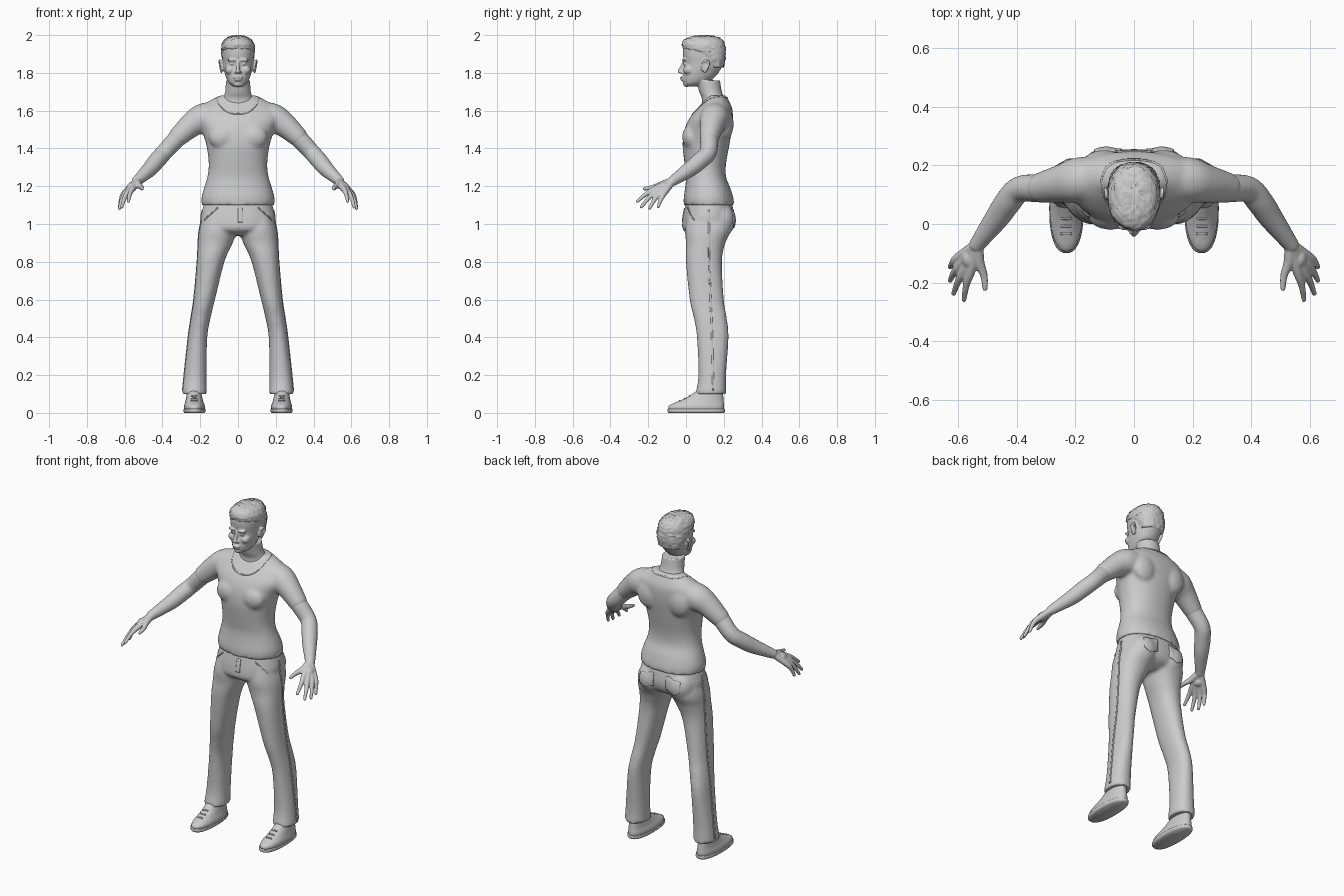
import bpy
import bmesh
import random
from math import sin, cos, pi, copysign
from mathutils import Vector, Matrix

random.seed(4)

default_cube = bpy.data.objects.get("Cube")
if default_cube:
    bpy.data.objects.remove(default_cube, do_unlink=True)

# One plain grey material for the whole figure
grey = bpy.data.materials.new("plain_grey")
grey.use_nodes = True
grey.diffuse_color = (0.6, 0.6, 0.6, 1)
for node in grey.node_tree.nodes:
    if node.type == 'BSDF_PRINCIPLED':
        node.inputs["Base Color"].default_value = grey.diffuse_color
        node.inputs["Roughness"].default_value = 0.7


def smooth_rows(rows, steps=5):
    """Catmull-Rom interpolation through rows of numbers."""
    result = []
    last = len(rows) - 1
    for i in range(last):
        before, start = rows[max(i - 1, 0)], rows[i]
        end, after = rows[i + 1], rows[min(i + 2, last)]
        for s in range(steps):
            t = s / steps
            result.append([
                b + t * (c - a) / 2
                + t * t * (a - 2.5 * b + 2 * c - d / 2)
                + t ** 3 * (1.5 * (b - c) + (d - a) / 2)
                for a, b, c, d in zip(before, start, end, after)])
    result.append(list(rows[last]))
    return result


def skin_rings(bm, rings):
    loops = [[bm.verts.new(point) for point in ring] for ring in rings]
    count = len(loops[0])
    for low, high in zip(loops, loops[1:]):
        for i in range(count):
            j = (i + 1) % count
            bm.faces.new((low[i], low[j], high[j], high[i]))
    bm.faces.new(loops[0][::-1])
    bm.faces.new(loops[-1])


def loft(bm, rows, power=2.2, count=44):
    """Stack level ovals given as height, right, left, front, back."""
    rings = []
    for z, x0, x1, y0, y1 in smooth_rows(rows):
        ring = []
        for i in range(count):
            a = 2 * pi * i / count
            c, s = (copysign(abs(f) ** (2 / power), f) for f in (cos(a), sin(a)))
            ring.append(((x0 + x1 + c * (x1 - x0)) / 2, (y0 + y1 + s * (y1 - y0)) / 2, z))
        rings.append(ring)
    skin_rings(bm, rings)


def centred(rows):
    """Turn height, half width, front, back into full loft rows."""
    return [(z, -w, w, y0, y1) for z, w, y0, y1 in rows]


def tube(bm, rows, count=16):
    """Round limb along points given as x, y, z, radius."""
    path = smooth_rows(rows)
    rings = []
    for i, (x, y, z, r) in enumerate(path):
        ahead, behind = path[min(i + 1, len(path) - 1)], path[max(i - 1, 0)]
        turn = (Vector(ahead[:3]) - Vector(behind[:3])).to_track_quat('Z', 'Y')
        rings.append([Vector((x, y, z)) + turn @ Vector(
            (r * cos(2 * pi * k / count), r * sin(2 * pi * k / count), 0))
            for k in range(count)])
    skin_rings(bm, rings)
    ball(bm, path[-1][:3], [path[-1][3]] * 3)


def ball(bm, place, size):
    bmesh.ops.create_uvsphere(
        bm, u_segments=20, v_segments=12, radius=1,
        matrix=Matrix.Translation(place) @ Matrix.Diagonal((*size, 1)))


def mirror(bm):
    copy = bmesh.ops.duplicate(bm, geom=bm.verts[:] + bm.edges[:] + bm.faces[:])["geom"]
    for item in copy:
        if isinstance(item, bmesh.types.BMVert):
            item.co.x *= -1
    bmesh.ops.reverse_faces(bm, faces=[f for f in copy if isinstance(f, bmesh.types.BMFace)])


def finish(bm, name, voxel=None, relax=3):
    mesh = bpy.data.meshes.new(name)
    bm.to_mesh(mesh)
    bm.free()
    mesh.shade_smooth()
    mesh.materials.append(grey)
    obj = bpy.data.objects.new(name, mesh)
    bpy.context.collection.objects.link(obj)
    if voxel:
        fuse = obj.modifiers.new("fuse", 'REMESH')
        fuse.mode = 'VOXEL'
        fuse.voxel_size = voxel
        fuse.use_smooth_shade = True
        soften = obj.modifiers.new("soften", 'SMOOTH')
        soften.factor = 0.5
        soften.iterations = relax
    return obj


def patch(name, target, shape, nu, nv, both=True, thick=0.007):
    """Thin cloth piece laid on the target; shape maps u, v to a point."""
    bm = bmesh.new()
    grid = [[bm.verts.new(shape(i / nu, j / nv)) for j in range(nv + 1)] for i in range(nu + 1)]
    for i in range(nu):
        for j in range(nv):
            bm.faces.new((grid[i][j], grid[i + 1][j], grid[i + 1][j + 1], grid[i][j + 1]))
    if both:
        mirror(bm)
    obj = finish(bm, name)
    wrap = obj.modifiers.new("wrap", 'SHRINKWRAP')
    wrap.target = target
    wrap.offset = 0.001
    solid = obj.modifiers.new("thickness", 'SOLIDIFY')
    solid.thickness = thick
    solid.offset = 0


# Shirt: sleeves, chest and shoulder blades fused with the body
bm = bmesh.new()
tube(bm, [(.1, .16, 1.58, .07), (.185, .15, 1.56, .078), (.245, .138, 1.525, .066),
          (.315, .124, 1.463, .053)], 24)
ball(bm, (.08, .025, 1.46), (.075, .045, .065))
ball(bm, (.1, .21, 1.53), (.075, .042, .085))
mirror(bm)
loft(bm, centred([
    (1.1, .192, -.012, .256), (1.14, .193, -.012, .25), (1.19, .18, -.005, .235),
    (1.25, .162, 0, .212), (1.32, .155, -.008, .212), (1.42, .168, -.018, .23),
    (1.5, .195, -.008, .243), (1.56, .225, .018, .248), (1.61, .215, .058, .245),
    (1.65, .155, .092, .228), (1.68, .095, .115, .212)]))
shirt = finish(bm, "shirt", .01, 4)

# Bare arms with palms, fingers and thumbs
bm = bmesh.new()
wrist = (.535, -.07, 1.228)
tube(bm, [(.26, .135, 1.51, .048), (.32, .123, 1.456, .048), (.39, .118, 1.38, .045),
          (.43, .075, 1.335, .045), (.468, .02, 1.29, .041), (*wrist, .027)], 24)
fingers = [((.555, -.155, 1.192), (.58, -.258, 1.12)),
           ((.577, -.155, 1.176), (.615, -.237, 1.09)),
           ((.592, -.138, 1.167), (.627, -.193, 1.083)),
           ((.6, -.115, 1.164), (.627, -.147, 1.092))]
for knuckle, tip in fingers:
    middle = Vector(knuckle).lerp(tip, .5) + Vector((.004, 0, .006))
    tube(bm, [(*wrist, .02), (*knuckle, .0165), (*middle, .012), (*tip, .0085)])
tube(bm, [(*wrist, .022), (.528, -.13, 1.208, .018), (.512, -.175, 1.195, .013),
          (.508, -.22, 1.186, .009)])
ball(bm, (.563, -.115, 1.195), (.026, .035, .026))
mirror(bm)
finish(bm, "arms", .0045, 2)

# Trousers: two legs fused with the hips
bm = bmesh.new()
loft(bm, [(1.05, .02, .185, .01, .235), (.97, .006, .206, -.005, .24),
          (.9, .028, .212, 0, .208), (.8, .072, .218, 0, .19), (.6, .122, .235, .02, .2),
          (.5, .146, .25, .042, .216), (.4, .163, .264, .058, .225),
          (.2, .167, .286, .066, .212), (.1, .165, .296, .05, .213)])
ball(bm, (.095, .185, 1.02), (.085, .076, .09))
mirror(bm)
loft(bm, centred([(1.14, .17, .005, .235), (1.08, .188, -.008, .25), (1.02, .197, -.018, .255),
                  (.97, .17, -.016, .235), (.94, .07, .03, .18)]))
trousers = finish(bm, "trousers", .01)

# Head: nose, brows, eyes, cheeks, lips and ears fused with skull and neck
bm = bmesh.new()
ball(bm, (.031, -.008, 1.868), (.026, .014, .008))
ball(bm, (.031, -.003, 1.848), (.015, .012, .008))
ball(bm, (.042, .015, 1.815), (.026, .03, .025))
ball(bm, (.011, -.024, 1.803), (.008, .011, .008))
ball(bm, (.087, .1, 1.832), (.008, .018, .03))
tube(bm, [(.084, .082, 1.815, .005), (.094, .09, 1.858, .006), (.098, .112, 1.864, .006),
          (.097, .122, 1.845, .006), (.088, .1, 1.803, .006)], 10)
mirror(bm)
tube(bm, [(0, -.006, 1.868, .008), (0, -.018, 1.84, .009), (0, -.034, 1.808, .011)])
ball(bm, (0, -.02, 1.775), (.025, .012, .006))
ball(bm, (0, -.018, 1.763), (.021, .012, .007))
ball(bm, (0, .004, 1.742), (.026, .02, .017))
loft(bm, centred([(1.6, .11, .08, .215), (1.66, .082, .085, .205), (1.7, .068, .07, .19),
                  (1.76, .064, .055, .18)]), 2)
loft(bm, centred([
    (1.728, .025, .005, .055), (1.745, .047, -.012, .1), (1.775, .063, -.017, .15),
    (1.81, .073, -.014, .178), (1.85, .08, -.008, .198), (1.89, .084, -.016, .205),
    (1.93, .083, -.016, .203), (1.96, .074, -.006, .19), (1.985, .045, .03, .16)]))
finish(bm, "head", .005, 2)

# Cropped hair with a slightly rough surface
bm = bmesh.new()
loft(bm, centred([
    (1.83, .067, .12, .198), (1.87, .082, .075, .208), (1.905, .088, .03, .21),
    (1.925, .089, -.012, .21), (1.95, .086, -.021, .206), (1.975, .072, -.01, .192),
    (1.99, .05, .02, .165), (1.997, .018, .06, .125)]), count=56)
for vert in bm.verts:
    vert.co += Vector([random.uniform(-.003, .003) for axis in range(3)])
finish(bm, "hair")

# Shoes and soles
bm = bmesh.new()
loft(bm, [(.012, .178, .282, -.09, .2), (.03, .174, .287, -.096, .203),
          (.045, .178, .284, -.08, .202), (.06, .184, .279, -.045, .2),
          (.085, .19, .274, .01, .198), (.12, .198, .268, .06, .195)])
mirror(bm)
shoes = finish(bm, "shoes", .007, 2)
bm = bmesh.new()
loft(bm, [(0, .178, .283, -.092, .201), (.008, .172, .289, -.099, .206),
          (.02, .173, .288, -.098, .205)], 2.4)
mirror(bm)
finish(bm, "soles")

# Cloth details laid on the garments
patch("back_pockets", trousers, lambda u, v: (
    .045 + .105 * u, .28, 1.085 - .09 * v - .025 * v * (1 - abs(2 * u - 1))), 10, 10)
patch("side_seams", trousers, lambda u, v: (
    .215 + .085 * u, .115 + .025 * u + .01 * v, 1.08 - .96 * u), 50, 1, thick=.004)
patch("front_pocket_edges", trousers, lambda u, v: (
    .12 + .06 * u, -.02 + .06 * u, 1.09 - .07 * u + .008 * v), 10, 1, thick=.005)
patch("fly", trousers, lambda u, v: (
    .025 * v, -.03, 1.09 - .08 * u), 10, 3, both=False, thick=.005)
patch("collar", shirt, lambda u, v: (
    .1 * sin(2 * pi * u), .13 - .1 * cos(2 * pi * u),
    1.625 - .045 * cos(2 * pi * u) + .01 * v), 48, 1, both=False, thick=.005)
for step in range(3):
    patch("lace", shoes, lambda u, v: (
        .212 + .04 * u, -.04 + .025 * step + .008 * v, .07 + .014 * step), 6, 1, thick=.005)
